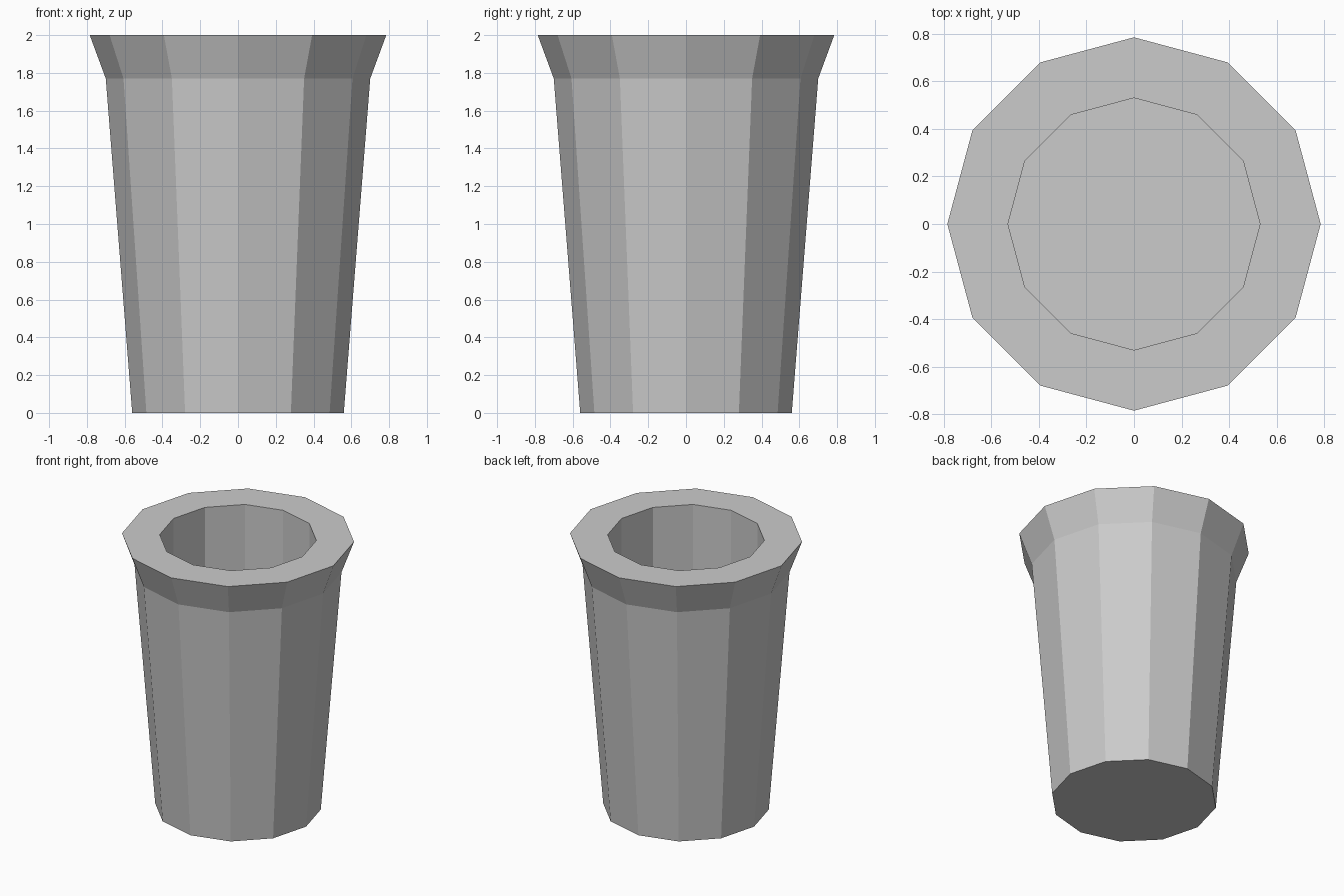
import bpy
import bmesh
from math import cos, sin, pi

SIDES = 12

cube = bpy.data.objects.get("Cube")
if cube:
    bpy.data.objects.remove(cube, do_unlink=True)

# Single flat grey
grey = bpy.data.materials.new("light grey")
grey.use_nodes = True
colour = (0.6, 0.6, 0.6, 1)
grey.diffuse_color = colour
grey.node_tree.nodes["Principled BSDF"].inputs["Base Color"].default_value = colour


def lathe(name, profile, material):
    """Spin (radius, height) points into a faceted solid, capped at both ends."""
    bm = bmesh.new()
    rings = []
    for radius, z in profile:
        angles = [2 * pi * i / SIDES for i in range(SIDES)]
        rings.append([bm.verts.new((radius * cos(a), radius * sin(a), z)) for a in angles])
    for low, high in zip(rings, rings[1:]):
        for i in range(SIDES):
            j = (i + 1) % SIDES
            bm.faces.new((low[i], low[j], high[j], high[i]))
    bm.faces.new(rings[0][::-1])
    bm.faces.new(rings[-1])
    bmesh.ops.recalc_face_normals(bm, faces=bm.faces[:])
    mesh = bpy.data.meshes.new(name)
    bm.to_mesh(mesh)
    bm.free()
    mesh.materials.append(material)
    obj = bpy.data.objects.new(name, mesh)
    bpy.context.collection.objects.link(obj)
    return obj


# Tapered body, flared rim, flat lip, straight bore and inner floor
lathe("tapered_cup", [
    (0.56, 0), (0.70, 1.77), (0.785, 2),
    (0.53, 2), (0.53, 0.15),
], grey)
